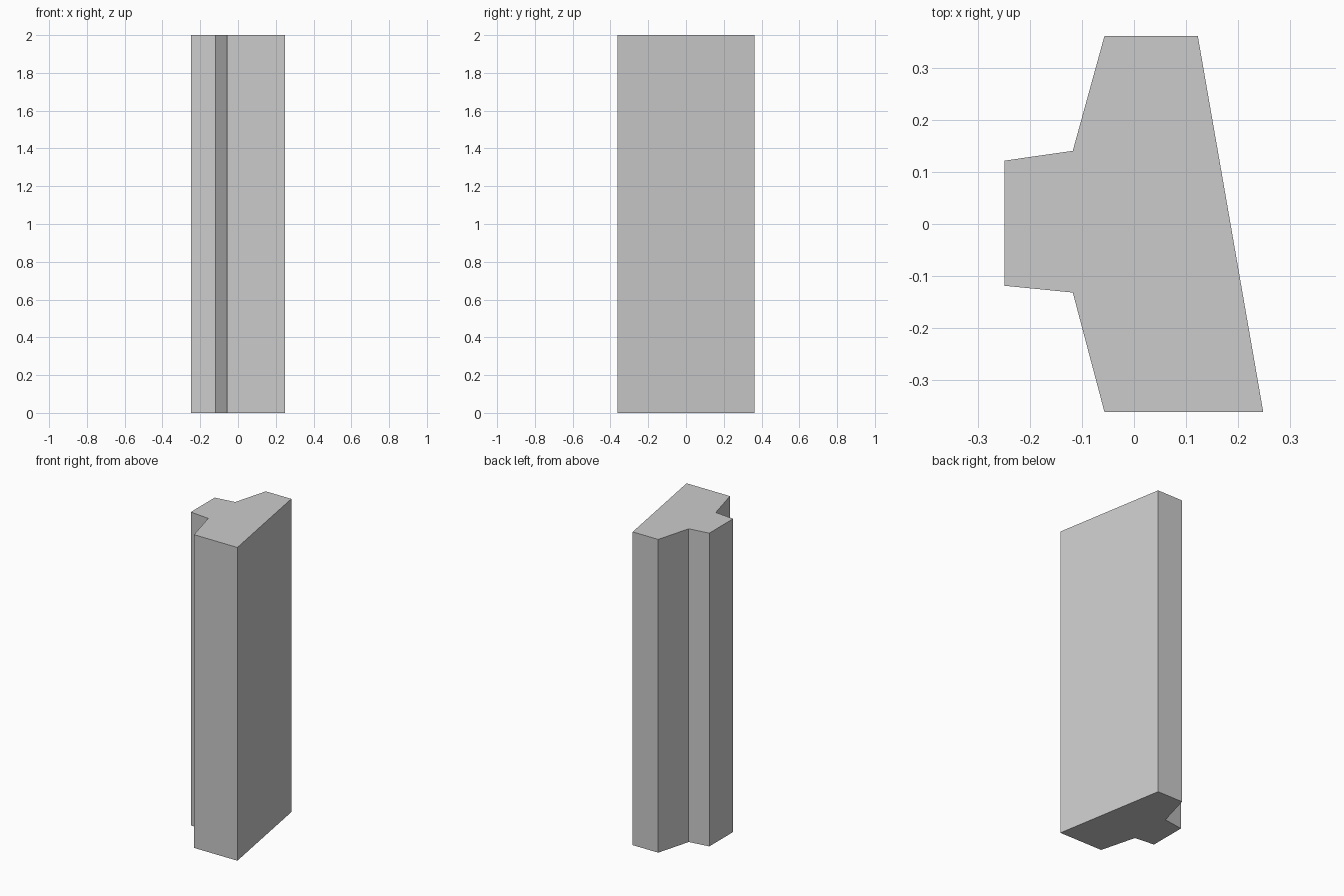
import bpy
import bmesh

cube = bpy.data.objects.get("Cube")
if cube:
    bpy.data.objects.remove(cube, do_unlink=True)

HEIGHT = 2.0

# Plain grey material
grey = bpy.data.materials.new("light_grey")
grey.use_nodes = True
colour = (0.6, 0.6, 0.6, 1)
grey.diffuse_color = colour
grey.node_tree.nodes["Principled BSDF"].inputs["Base Color"].default_value = colour

# Cross-section: tapered body with a tongue on the -x side, counter-clockwise
profile = [
    (0.249, -0.362), (0.123, 0.362), (-0.057, 0.362), (-0.118, 0.141),
    (-0.25, 0.122), (-0.25, -0.119), (-0.118, -0.132), (-0.057, -0.362),
]

# Extrude the section straight up
bm = bmesh.new()
base = bm.faces.new([bm.verts.new((x, y, 0)) for x, y in profile])
result = bmesh.ops.extrude_face_region(bm, geom=[base], use_keep_orig=True)
top = [v for v in result["geom"] if isinstance(v, bmesh.types.BMVert)]
bmesh.ops.translate(bm, verts=top, vec=(0, 0, HEIGHT))
bmesh.ops.recalc_face_normals(bm, faces=bm.faces)

mesh = bpy.data.meshes.new("profiled_bar")
bm.to_mesh(mesh)
bm.free()
mesh.materials.append(grey)
bar = bpy.data.objects.new("profiled_bar", mesh)
bpy.context.collection.objects.link(bar)
